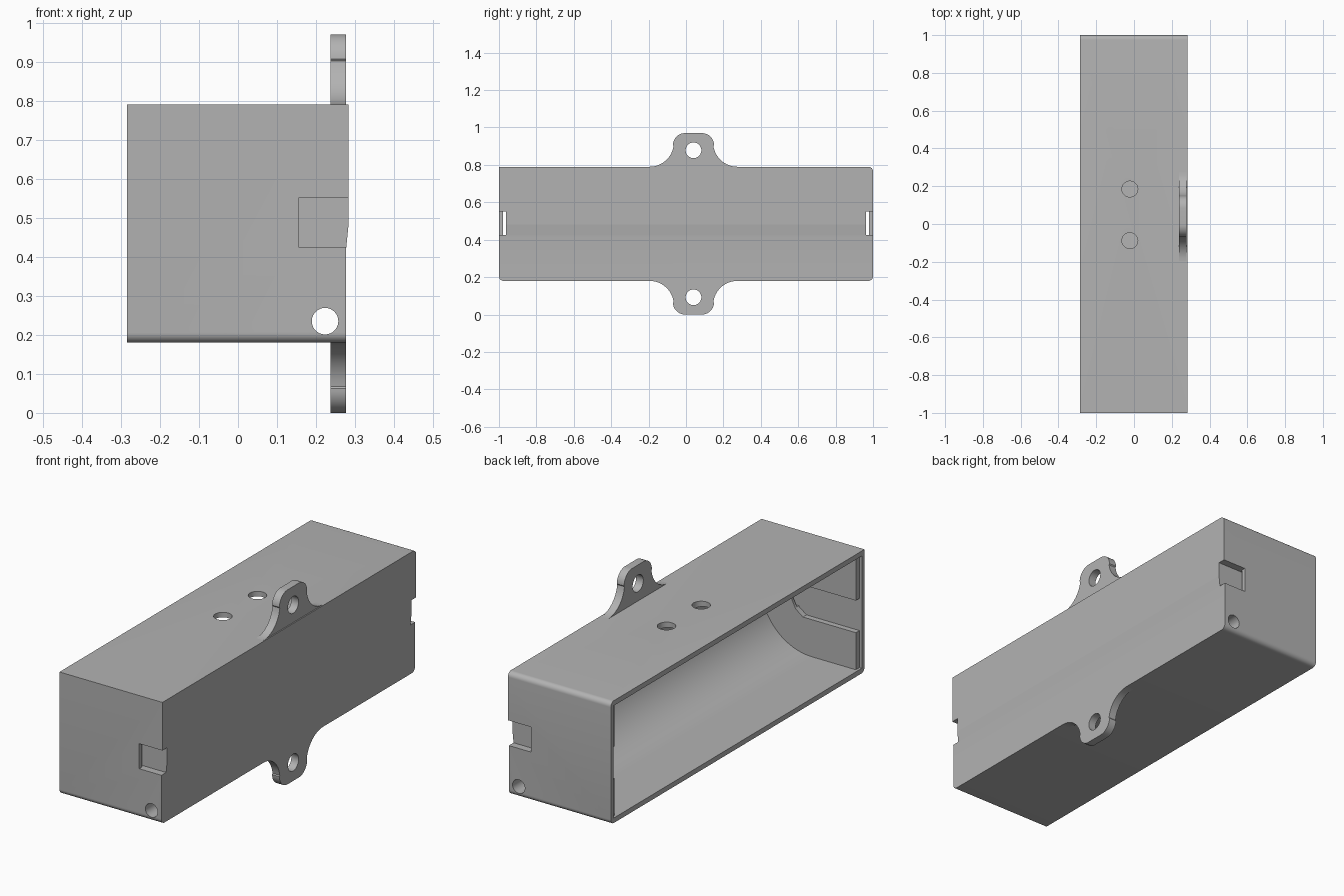
import bpy, bmesh, math
from mathutils import Vector

cube = bpy.data.objects.get("Cube")
if cube:
    bpy.data.objects.remove(cube)

grey = bpy.data.materials.new("plain grey")
grey.use_nodes = True
colour = (0.45, 0.45, 0.45, 1)
grey.diffuse_color = colour
grey.node_tree.nodes["Principled BSDF"].inputs["Base Color"].default_value = colour


def arc(cx, cy, r, start, end, steps=12):
    angles = [math.radians(start + (end - start) * i / steps) for i in range(steps + 1)]
    return [(cx + r * math.cos(a), cy + r * math.sin(a)) for a in angles]


def circle(cx, cy, r):
    return arc(cx, cy, r, 0, 360, 40)[:-1]


def rect(x0, y0, x1, y1):
    return [(x0, y0), (x1, y0), (x1, y1), (x0, y1)]


def prism(name, outline, axis, low, high):
    """Extrude a closed outline along one axis."""
    place = {"x": lambda p, d: (d, p[0], p[1]),
             "y": lambda p, d: (p[0], d, p[1]),
             "z": lambda p, d: (p[0], p[1], d)}[axis]
    bm = bmesh.new()
    face = bm.faces.new([bm.verts.new(place(p, low)) for p in outline])
    extruded = bmesh.ops.extrude_face_region(bm, geom=[face])["geom"]
    shift = Vector(place((0, 0), high - low))
    bmesh.ops.translate(bm, vec=shift, verts=[v for v in extruded if isinstance(v, bmesh.types.BMVert)])
    bmesh.ops.recalc_face_normals(bm, faces=bm.faces)
    mesh = bpy.data.meshes.new(name)
    bm.to_mesh(mesh)
    bm.free()
    mesh.materials.append(grey)
    obj = bpy.data.objects.new(name, mesh)
    bpy.context.collection.objects.link(obj)
    return obj


def cut(target, cutters):
    """Subtract each cutter, bake the result and drop the cutters."""
    for c in cutters:
        c.hide_render = True
        mod = target.modifiers.new("cut", "BOOLEAN")
        mod.operation, mod.solver, mod.object = "DIFFERENCE", "EXACT", c
        graph = bpy.context.evaluated_depsgraph_get()
        mesh = bpy.data.meshes.new_from_object(target.evaluated_get(graph))
        target.modifiers.clear()
        target.data = mesh
        bpy.data.objects.remove(c)


MID = 0.485

# Housing: three rounded long edges, one sharp
outline = [(-1, 0.79)]
outline += arc(-0.975, 0.205, 0.025, 180, 270, 8)
outline += arc(0.975, 0.205, 0.025, 270, 360, 8)
outline += arc(0.975, 0.765, 0.025, 0, 90, 8)
housing = prism("housing", outline, "x", -0.285, 0.283)

# Round-backed trough, lid ledge, stepped outer face and screw holes
trough = arc(-0.03, MID, 0.28, -90, 90, 40) + [(-0.4, 0.765), (-0.4, 0.205)]
step = [(0.283, 0.48), (0.277, 0.42), (0.277, 0.1), (0.35, 0.1), (0.35, 0.48)]
cutters = [
    prism("step_cutter", step, "y", -1.1, 1.1),
    prism("trough_cutter", trough, "y", -0.95, 0.95),
    prism("ledge_cutter", rect(-0.978, 0.205, 0.978, 0.765), "x", -0.4, -0.272),
    prism("cable_hole_cutter", circle(0.223, 0.235, 0.034), "y", -1.1, 1.1),
]
for y in (-0.088, 0.185):
    cutters.append(prism("top_hole_cutter", circle(-0.022, y, 0.042), "z", 0.6, 0.9))

# Clip channel, slot and outer pocket at each end
channel = [(-0.4, 0.39), (0.02, 0.39), (0.06, 0.42), (0.08, 0.46), (0.08, 0.55), (-0.4, 0.55)]
for side in (-1, 1):
    for name, shape, inner, outer in (
            ("channel_cutter", channel, 0.93, 0.978),
            ("slot_cutter", rect(0, 0.425, 0.2, 0.55), 0.963, 0.978),
            ("pocket_cutter", rect(0.155, 0.425, 0.4, 0.55), 0.963, 1.1)):
        low, high = sorted((side * inner, side * outer))
        cutters.append(prism(name, shape, "y", low, high))
cut(housing, cutters)

# Mounting ears with flared roots
half = [(0.235, 0.775)] + arc(0.235, 0.92, 0.13, 270, 188) + arc(0.045, 0.905, 0.065, 2, 90)
ear = half + [(-y, z) for y, z in reversed(half)]
parts = [housing]
for name, side in (("top_ear", 1), ("bottom_ear", -1)):
    shape = [(y + 0.04, MID + side * (z - MID)) for y, z in ear]
    obj = prism(name, shape, "x", 0.237, 0.277)
    hole = circle(0.04, MID + side * 0.393, 0.042)
    cut(obj, [prism("ear_hole_cutter", hole, "x", 0.2, 0.3)])
    parts.append(obj)

# Smooth the curves, keep the edges sharp
bpy.ops.object.select_all(action="DESELECT")
for obj in parts:
    obj.select_set(True)
bpy.context.view_layer.objects.active = housing
bpy.ops.object.shade_smooth_by_angle(angle=math.radians(30))
